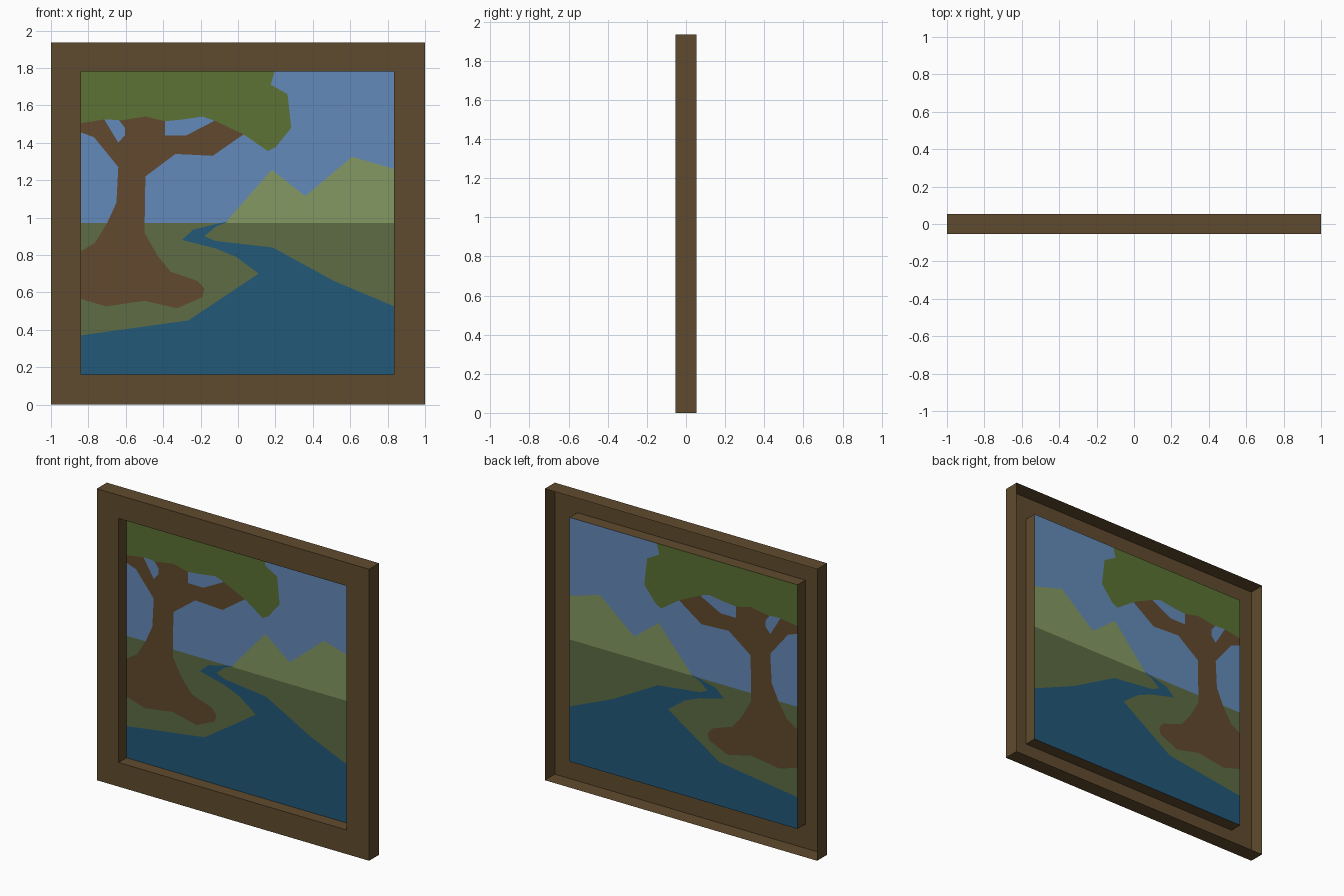
import bpy
from mathutils import Vector
from mathutils.geometry import delaunay_2d_cdt

if "Cube" in bpy.data.objects:
    bpy.data.objects.remove(bpy.data.objects["Cube"])


def material(name, rgb):
    """Flat material from an sRGB 0-255 colour."""
    m = bpy.data.materials.new(name)
    lin = [((c / 255 + 0.055) / 1.055) ** 2.4 for c in rgb]
    m.diffuse_color = (*lin, 1)
    m.use_nodes = True
    m.node_tree.nodes["Principled BSDF"].inputs["Base Color"].default_value = m.diffuse_color
    return m


def add_mesh(name, verts, faces, mat):
    me = bpy.data.meshes.new(name)
    me.from_pydata(verts, [], faces)
    me.materials.append(mat)
    ob = bpy.data.objects.new(name, me)
    bpy.context.collection.objects.link(ob)
    return ob


# Main sizes: opening edges, total height, frame depth and picture plane
L, R, B, T = -0.84, 0.835, 0.16, 1.78
HEIGHT, HALF, PIC_Y = 1.935, 0.0525, 0.03


# Frame: open-backed moulding, swept as rings from the back rim to the picture
def ring(x0, x1, z0, z1, y):
    return [(x0, y, z0), (x1, y, z0), (x1, y, z1), (x0, y, z1)]


verts = (ring(-1, 1, 0, HEIGHT, HALF) + ring(-1, 1, 0, HEIGHT, -HALF)
         + ring(L, R, B, T, -HALF) + ring(L, R, B, T, PIC_Y))
faces = [(4 * r + i, 4 * r + (i + 1) % 4, 4 * r + 4 + (i + 1) % 4, 4 * r + 4 + i)
         for r in range(3) for i in range(4)]
add_mesh("frame", verts, faces, material("frame_brown", (96, 75, 46)))

# Picture: flat outlines (x, z), later ones lie over earlier ones
sky = [(L, B), (R, B), (R, T), (L, T)]
hills = [(-0.07, 0.97), (R, 0.97), (R, 1.26), (0.61, 1.325), (0.36, 1.115), (0.18, 1.255)]
meadow = [(L, B), (R, B), (R, 0.97), (L, 0.97)]
river = [(L, B), (R, B), (R, 0.525), (0.515, 0.66), (0.185, 0.84), (-0.12, 0.875),
         (-0.18, 0.90), (-0.12, 0.95), (-0.05, 0.98), (-0.12, 0.965), (-0.24, 0.935),
         (-0.30, 0.88), (-0.12, 0.835), (-0.01, 0.79), (0.11, 0.70), (-0.265, 0.45), (L, 0.37)]
tree = [(L, 0.565), (-0.705, 0.525), (-0.50, 0.555), (-0.325, 0.515), (-0.19, 0.575),
        (-0.18, 0.62), (-0.215, 0.66), (-0.36, 0.71), (-0.43, 0.795), (-0.50, 0.92),
        (-0.495, 1.22), (-0.335, 1.34), (-0.135, 1.33), (0.03, 1.445), (0.03, 1.6),
        (-0.13, 1.6), (-0.13, 1.515), (-0.275, 1.44), (-0.39, 1.44), (-0.39, 1.6),
        (-0.635, 1.6), (-0.635, 1.52), (-0.605, 1.48), (-0.605, 1.44), (-0.64, 1.40),
        (-0.715, 1.525), (-0.715, 1.6), (L, 1.6), (L, 1.455), (-0.77, 1.43),
        (-0.64, 1.27), (-0.65, 1.08), (-0.70, 0.97), (-0.765, 0.865), (L, 0.82)]
leaves = [(L, 1.505), (-0.71, 1.525), (-0.62, 1.52), (-0.495, 1.54), (-0.39, 1.515),
          (-0.29, 1.525), (-0.19, 1.54), (-0.13, 1.52), (0.03, 1.445), (0.16, 1.355),
          (0.20, 1.375), (0.285, 1.48), (0.265, 1.66), (0.175, 1.71), (0.195, T), (L, T)]
layers = [("sky", sky, "sky_blue", (100, 138, 186)),
          ("hills", hills, "hill_green", (132, 153, 99)),
          ("meadow", meadow, "meadow_green", (93, 108, 68)),
          ("river", river, "river_blue", (34, 88, 121)),
          ("tree", tree, "bark_brown", (97, 73, 46)),
          ("leaves", leaves, "leaf_green", (91, 114, 51))]

# Cut the single picture sheet along every outline
points, loops = [], []
for _, outline, _, _ in layers:
    area = sum(a[0] * b[1] - b[0] * a[1] for a, b in zip(outline, outline[1:] + outline[:1]))
    ids = list(range(len(points), len(points) + len(outline)))
    loops.append(ids if area > 0 else ids[::-1])
    points += [Vector(p) for p in outline]
pts, _, tris, _, _, owners = delaunay_2d_cdt(points, [], loops, 0, 1e-5)

# Each layer keeps the pieces where it is the topmost one
for n, (name, _, colour, rgb) in enumerate(layers):
    mine = [t for t, own in zip(tris, owners) if own and max(own) == n]
    used = sorted({i for t in mine for i in t})
    index = {v: k for k, v in enumerate(used)}
    add_mesh(name, [(pts[i].x, PIC_Y, pts[i].y) for i in used],
             [[index[i] for i in t] for t in mine], material(colour, rgb))
